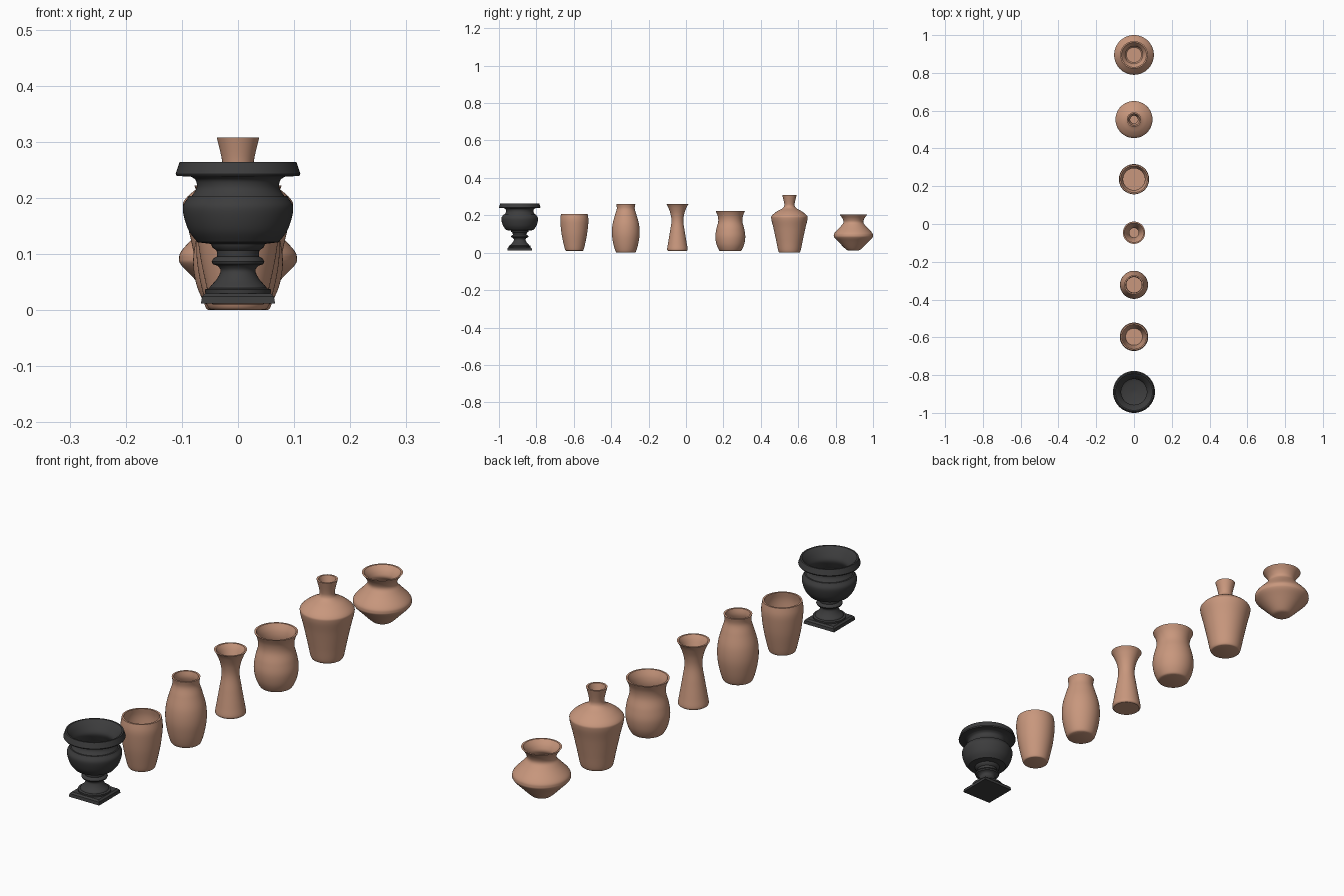
import bpy, bmesh, math

def material(name, rgb):
    m = bpy.data.materials.new(name)
    m.diffuse_color = (*rgb, 1)
    return m

CLAY = material("terracotta", (0.58, 0.31, 0.205))
IRON = material("black iron", (0.046, 0.046, 0.047))
SEG = 64

def finish(name, bm, mat, angle):
    bmesh.ops.remove_doubles(bm, verts=bm.verts, dist=1e-5)
    bmesh.ops.recalc_face_normals(bm, faces=bm.faces)
    me = bpy.data.meshes.new(name)
    bm.to_mesh(me)
    bm.free()
    me.materials.append(mat)
    ob = bpy.data.objects.new(name, me)
    bpy.context.collection.objects.link(ob)
    bpy.ops.object.select_all(action='DESELECT')
    ob.select_set(True)
    bpy.context.view_layer.objects.active = ob
    bpy.ops.object.shade_smooth_by_angle(angle=math.radians(angle))
    return ob

def smooth(pts, n=6):
    """Catmull-Rom curve through the profile points."""
    p = [pts[0]] + pts + [pts[-1]]
    out = []
    for a, b, c, d in zip(p, p[1:], p[2:], p[3:]):
        for i in range(n):
            t = i / n
            out.append(tuple(0.5 * (2 * q + (r - o) * t + (2 * o - 5 * q + 4 * r - s) * t * t
                       + (3 * q - o - 3 * r + s) * t ** 3) for o, q, r, s in zip(a, b, c, d)))
    return out + [pts[-1]]

def lathe(name, prof, y, mat, angle=40):
    bm = bmesh.new()
    vs = [bm.verts.new((r, y, z)) for r, z in prof]
    es = [bm.edges.new(e) for e in zip(vs, vs[1:])]
    bmesh.ops.spin(bm, geom=vs + es, cent=(0, y, 0), axis=(0, 0, 1),
                   angle=2 * math.pi, steps=SEG)
    return finish(name, bm, mat, angle)

def pot(name, y, outer, wall=0.007):
    """Closed hollow pot: outer profile, flat lip, inner profile offset by the wall."""
    out = smooth(outer)
    inner = [(r - wall, z) for r, z in reversed(out) if z > outer[0][1] + 0.012]
    prof = [(0, outer[0][1])] + out + inner + [(0, inner[-1][1])]
    lathe(name, prof, y, CLAY)

# terracotta pots: (radius, height) from the foot to the lip
pot("tapered_pot", -0.597, [(0.042, 0.01), (0.049, 0.015), (0.058, 0.05), (0.068, 0.10),
                            (0.074, 0.15), (0.075, 0.18), (0.071, 0.208)])
pot("tall_vase", -0.322, [(0.045, 0.0), (0.055, 0.008), (0.067, 0.05), (0.074, 0.10), (0.071, 0.15),
                          (0.058, 0.20), (0.048, 0.235), (0.051, 0.26)])
pot("hourglass_vase", -0.046, [(0.050, 0.01), (0.055, 0.018), (0.050, 0.05), (0.040, 0.11),
                               (0.032, 0.165), (0.036, 0.205), (0.048, 0.24), (0.059, 0.26)])
pot("round_belly_pot", 0.237, [(0.050, 0.008), (0.060, 0.014), (0.074, 0.045), (0.080, 0.085),
                               (0.075, 0.125), (0.065, 0.165), (0.067, 0.195), (0.078, 0.222)])
pot("shouldered_bottle", 0.553, [(0.050, 0.0), (0.059, 0.008), (0.070, 0.06), (0.085, 0.13),
                                 (0.097, 0.18), (0.094, 0.198), (0.068, 0.22), (0.038, 0.237),
                                 (0.028, 0.25), (0.029, 0.27), (0.038, 0.308)])
pot("squat_jar", 0.895, [(0.028, 0.012), (0.042, 0.02), (0.080, 0.058), (0.101, 0.08), (0.105, 0.092),
                         (0.099, 0.108), (0.066, 0.143), (0.053, 0.162), (0.058, 0.182), (0.073, 0.203)])

# black urn: bowl, stem and round foot in one turned profile
URN_Y = -0.889
bowl_out = smooth([(0.072, 0.121), (0.087, 0.140), (0.096, 0.165), (0.098, 0.185), (0.090, 0.199)], 4)
neck = smooth([(0.083, 0.203), (0.074, 0.217), (0.075, 0.231), (0.084, 0.238)], 4)
stem = smooth([(0.050, 0.042), (0.038, 0.055), (0.031, 0.070), (0.036, 0.079)], 4)
inside = smooth([(0.098, 0.264), (0.082, 0.245), (0.068, 0.22), (0.076, 0.195), (0.085, 0.17),
                 (0.072, 0.14), (0.0, 0.128)], 4)
urn = ([(0, 0.028), (0.058, 0.028), (0.059, 0.037), (0.051, 0.039)] + stem
       + [(0.045, 0.082), (0.047, 0.087), (0.044, 0.092), (0.037, 0.096), (0.038, 0.106),
          (0.046, 0.112), (0.048, 0.118)]
       + bowl_out + [(0.088, 0.203)] + neck + [(0.109, 0.239), (0.111, 0.243), (0.104, 0.264)] + inside)
lathe("urn_body", urn, URN_Y, IRON)

# square plinth under the urn
bm = bmesh.new()
rings = [[bm.verts.new((sx * h, URN_Y + sy * h, z)) for sx, sy in ((-1, -1), (1, -1), (1, 1), (-1, 1))]
         for h, z in ((0.066, 0.012), (0.064, 0.024), (0.058, 0.030))]
bm.faces.new(rings[0])
bm.faces.new(rings[-1])
for a, b in zip(rings, rings[1:]):
    for i in range(4):
        j = (i + 1) % 4
        bm.faces.new((a[i], a[j], b[j], b[i]))
finish("urn_plinth", bm, IRON, 30)
